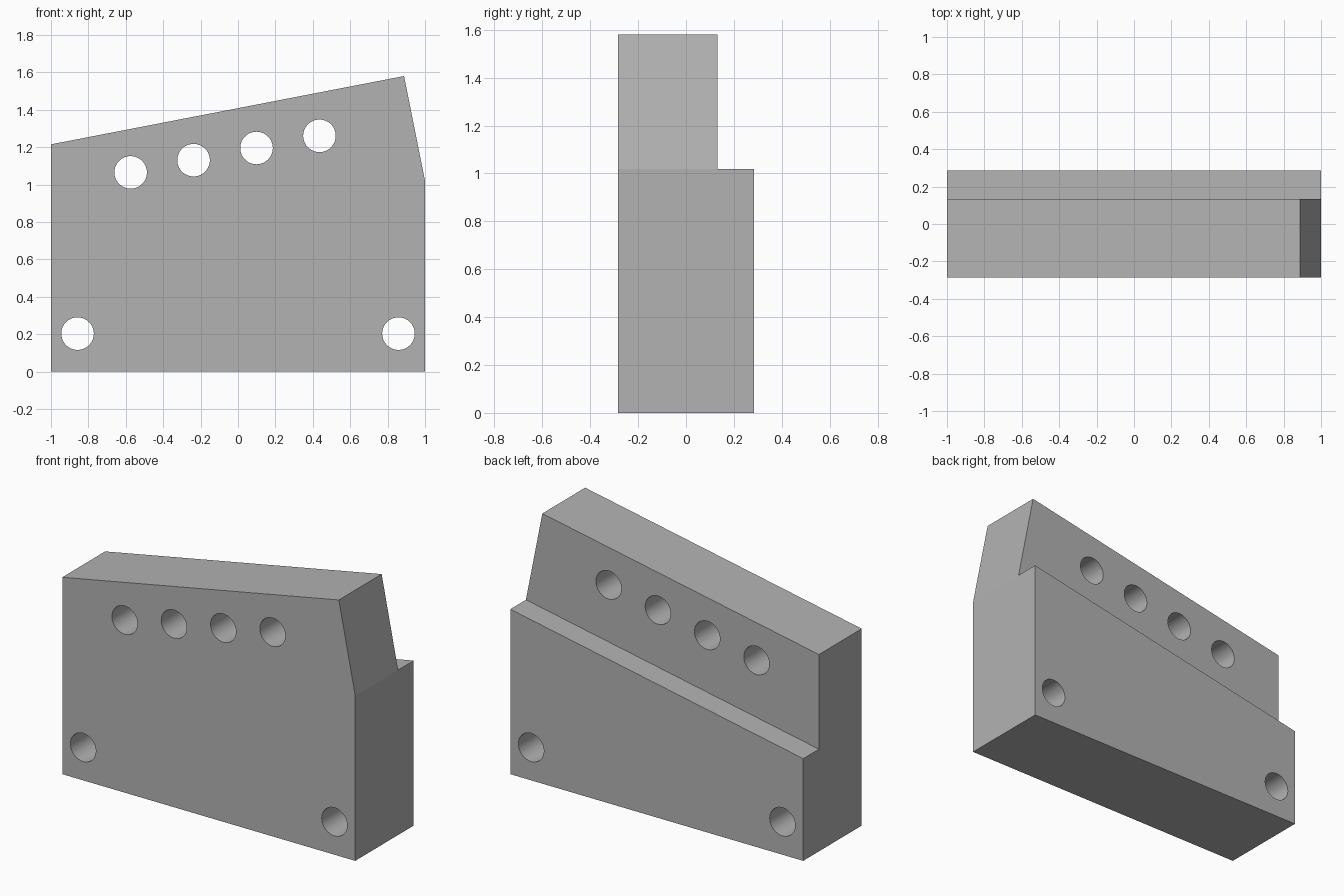
import bpy, bmesh, math
from mathutils import Matrix, Vector

cube = bpy.data.objects.get("Cube")
if cube:
    bpy.data.objects.remove(cube, do_unlink=True)

HALF_DEPTH = 0.285
STEP_Y = 0.1325
SLOPE = 0.1936          # shared tilt of the top, the ledge and the hole row
SHOULDER = 1.018        # height of the right-hand shoulder
HOLE_RADIUS = 0.087

grey = bpy.data.materials.new("plain grey")
grey.use_nodes = True
colour = (0.45, 0.45, 0.45, 1)
grey.diffuse_color = colour
grey.node_tree.nodes["Principled BSDF"].inputs["Base Color"].default_value = colour


def make_object(name, bm):
    bmesh.ops.recalc_face_normals(bm, faces=bm.faces)
    mesh = bpy.data.meshes.new(name)
    bm.to_mesh(mesh)
    bm.free()
    mesh.materials.append(grey)
    obj = bpy.data.objects.new(name, mesh)
    bpy.context.scene.collection.objects.link(obj)
    return obj


def prism(name, profile, y0, y1):
    """Extrude an x-z profile from y0 to y1."""
    bm = bmesh.new()
    face = bm.faces.new([bm.verts.new((x, y0, z)) for x, z in profile])
    out = bmesh.ops.extrude_face_region(bm, geom=[face])
    moved = [v for v in out["geom"] if isinstance(v, bmesh.types.BMVert)]
    bmesh.ops.translate(bm, verts=moved, vec=Vector((0, y1 - y0, 0)))
    return make_object(name, bm)


def subtract(target, cutter):
    """Cut one object out of another and discard the cutter."""
    cutter.hide_render = True
    mod = target.modifiers.new("cut", "BOOLEAN")
    mod.operation = "DIFFERENCE"
    mod.solver = "EXACT"
    mod.object = cutter
    bpy.ops.object.modifier_apply(modifier=mod.name)
    bpy.data.objects.remove(cutter, do_unlink=True)


# Main block with sloping top and slanted right shoulder
block = prism("drilled_block",
              [(-1, 0), (1, 0), (1, SHOULDER), (0.888, 1.58), (-1, 1.215)],
              -HALF_DEPTH, HALF_DEPTH)
bpy.context.view_layer.objects.active = block
block.select_set(True)

# Sloping ledge along the back
reach = 1.2
ledge = [(s * reach, SHOULDER + (s * reach - 1) * SLOPE) for s in (-1, 1)]
subtract(block, prism("ledge_cutter", ledge + [(reach, 2), (-reach, 2)], STEP_Y, 0.5))

# Row of four holes under the top edge, and two near the bottom corners
holes = [(-0.574 + 0.3365 * i, 1.065 + 0.3365 * i * SLOPE) for i in range(4)]
holes += [(s * 0.858, 0.203) for s in (-1, 1)]
bm = bmesh.new()
for x, z in holes:
    bmesh.ops.create_cone(
        bm, cap_ends=True, segments=64, radius1=HOLE_RADIUS, radius2=HOLE_RADIUS, depth=1,
        matrix=Matrix.Translation((x, 0, z)) @ Matrix.Rotation(math.pi / 2, 4, "X"))
subtract(block, make_object("hole_cutter", bm))

# Smooth bores, crisp edges everywhere else
bpy.ops.object.shade_smooth_by_angle(angle=math.radians(8))
